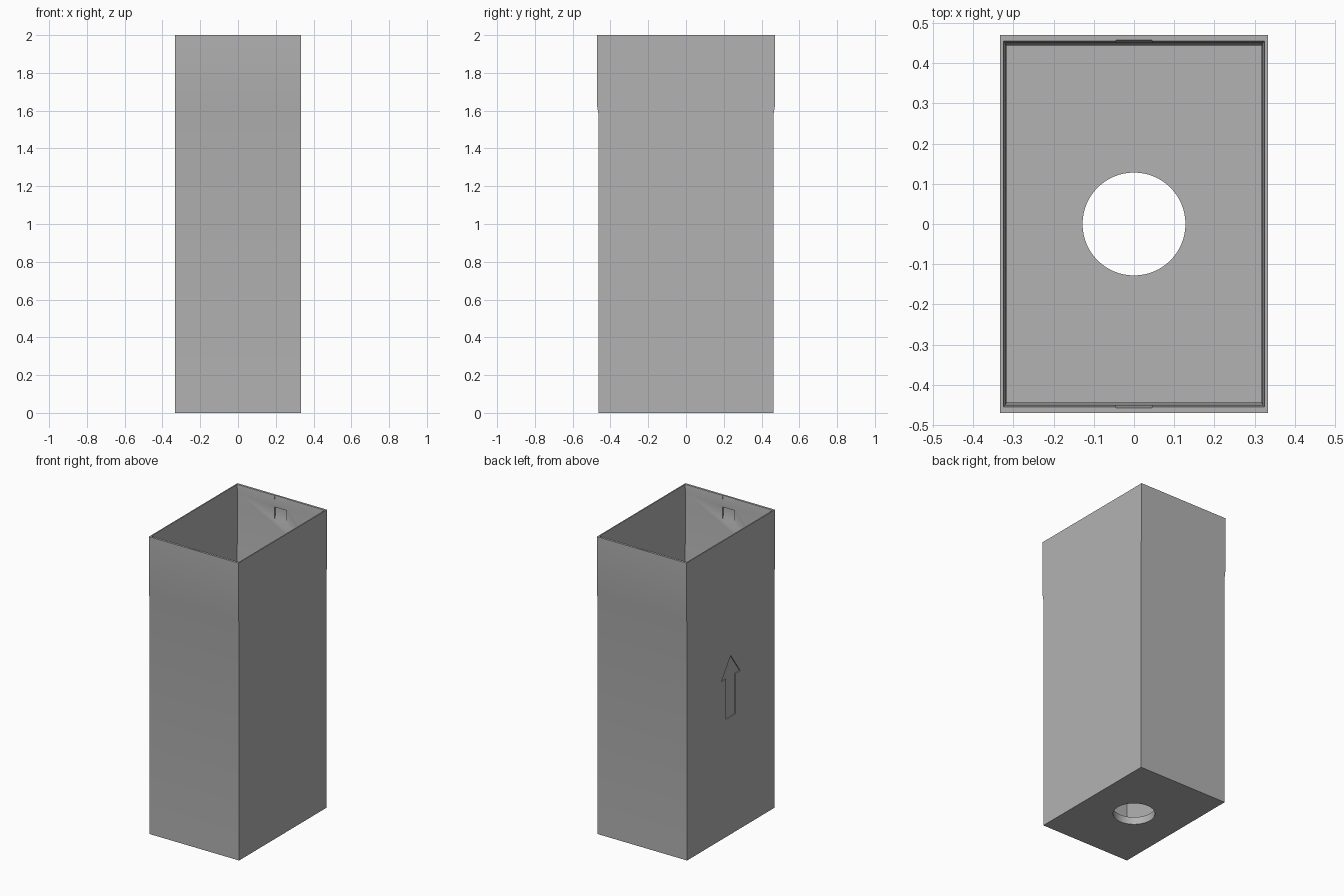
import bpy, bmesh, math
from mathutils import Vector

if "Cube" in bpy.data.objects:
    bpy.data.objects.remove(bpy.data.objects["Cube"])

grey = bpy.data.materials.new("plain grey")
grey.diffuse_color = (0.45, 0.45, 0.45, 1)
grey.use_nodes = True
grey.node_tree.nodes["Principled BSDF"].inputs["Base Color"].default_value = grey.diffuse_color


def new_object(name, bm):
    bmesh.ops.recalc_face_normals(bm, faces=bm.faces)
    mesh = bpy.data.meshes.new(name)
    bm.to_mesh(mesh)
    bm.free()
    mesh.materials.append(grey)
    ob = bpy.data.objects.new(name, mesh)
    bpy.context.collection.objects.link(ob)
    return ob


def prism(name, points, offset):
    """Extrude a flat outline of 3D points along offset."""
    bm = bmesh.new()
    face = bm.faces.new([bm.verts.new(p) for p in points])
    ext = bmesh.ops.extrude_face_region(bm, geom=[face])
    bmesh.ops.translate(bm, vec=Vector(offset),
                        verts=[v for v in ext["geom"] if isinstance(v, bmesh.types.BMVert)])
    return new_object(name, bm)


# Open box: rectangular rings (half x, half y, z) up the outside and down the inside
rings = [(.333, .464, 0), (.333, .464, 1.585), (.333, .470, 1.62), (.333, .470, 2),
         (.325, .455, 2), (.320, .450, 1.95), (.320, .450, 1.62), (.317, .444, 1.585),
         (.317, .444, .05)]
bm = bmesh.new()
loops = [[bm.verts.new((sx * x, sy * y, z)) for sx, sy in ((-1, -1), (1, -1), (1, 1), (-1, 1))]
         for x, y, z in rings]
for a, b in zip(loops, loops[1:]):
    for i in range(4):
        j = (i + 1) % 4
        bm.faces.new((a[i], a[j], b[j], b[i]))
bm.faces.new(loops[0])
bm.faces.new(loops[-1])
box = new_object("open_box", bm)

cutters = []

# Round hole in the floor
ring = [(.128 * math.cos(t * math.tau / 64), .128 * math.sin(t * math.tau / 64), -.1)
        for t in range(64)]
cutters.append(prism("floor_hole_cutter", ring, (0, 0, .3)))

# Engraved arrow on the left side
arrow = [(-.05, .79), (.05, .79), (.05, 1.06), (.10, 1.06), (0, 1.20), (-.10, 1.06), (-.05, 1.06)]
cutters.append(prism("arrow_cutter", [(-.36, y, z) for y, z in arrow], (.033, 0, 0)))

# Lead-in ramp and latch pocket inside the front and back walls
ramp = [(.43, 1.94), (.449, 1.94), (.459, 2.01), (.43, 2.01)]
pocket = [(.43, 1.835), (.449, 1.835), (.460, 1.86), (.460, 1.925), (.43, 1.925)]
for side, s in (("front", -1), ("back", 1)):
    for part, outline in (("ramp", ramp), ("pocket", pocket)):
        cutters.append(prism(f"{side}_{part}_cutter",
                             [(-.045, s * y, z) for y, z in outline], (.09, 0, 0)))

bpy.context.view_layer.objects.active = box
for cutter in cutters:
    mod = box.modifiers.new(cutter.name, "BOOLEAN")
    mod.operation, mod.solver, mod.object = "DIFFERENCE", "EXACT", cutter
    bpy.ops.object.modifier_apply(modifier=mod.name)
for cutter in cutters:
    bpy.data.objects.remove(cutter)

# Soft shading across the shallow steps, crisp corners elsewhere
box.select_set(True)
bpy.ops.object.shade_smooth_by_angle(angle=math.radians(30))
